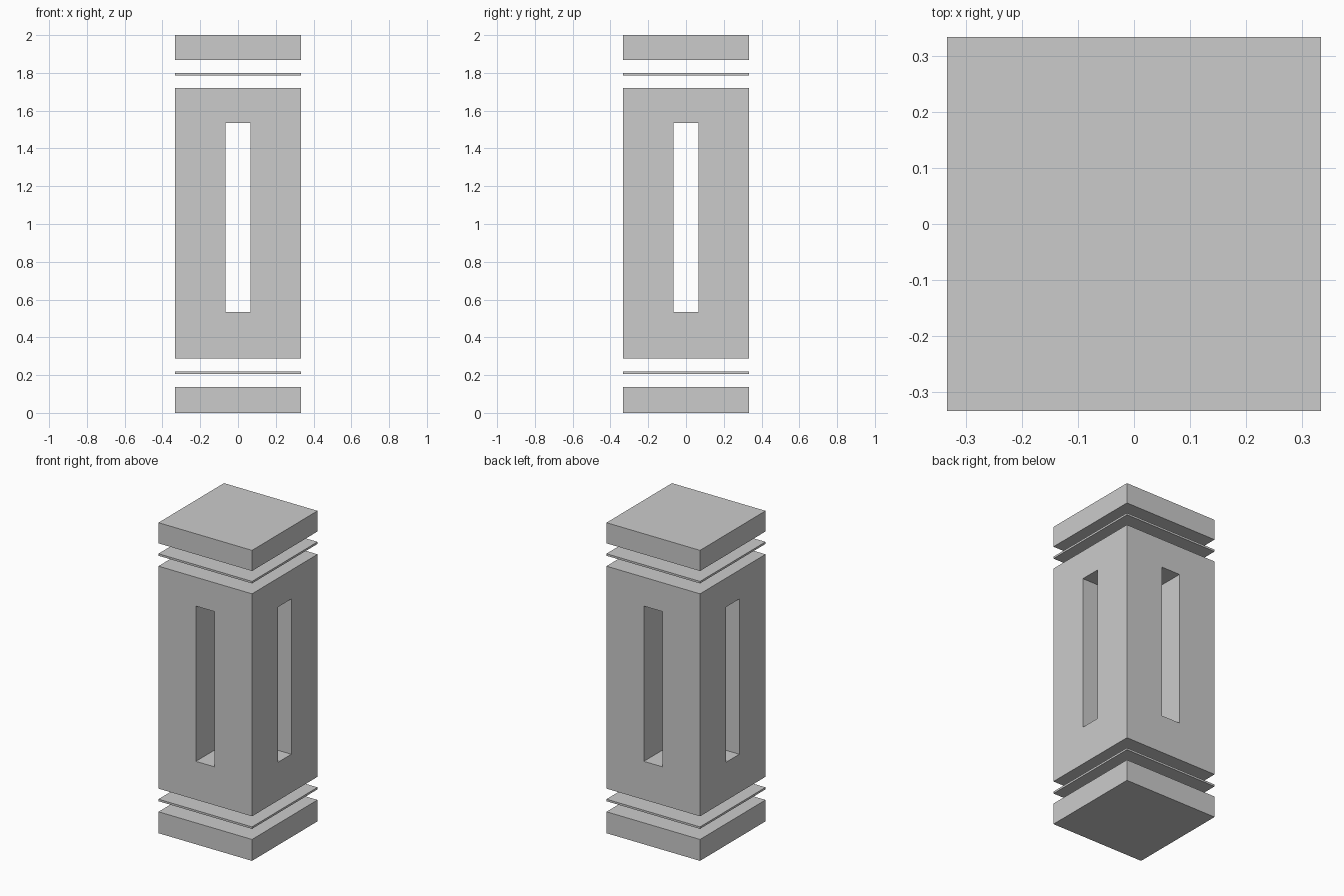
import bpy
import bmesh

if "Cube" in bpy.data.objects:
    bpy.data.objects.remove(bpy.data.objects["Cube"])

HALF = 1 / 3      # half width of every block
SLOT = 0.0667     # half width of the slots


def prism(name, outline, z0, z1):
    """Closed prism from an xy outline between two heights."""
    bm = bmesh.new()
    base = bm.faces.new([bm.verts.new((x, y, z0)) for x, y in outline])
    ext = bmesh.ops.extrude_face_region(bm, geom=[base], use_keep_orig=True)
    for v in ext["geom"]:
        if isinstance(v, bmesh.types.BMVert):
            v.co.z = z1
    bmesh.ops.recalc_face_normals(bm, faces=bm.faces[:])
    mesh = bpy.data.meshes.new(name)
    bm.to_mesh(mesh)
    bm.free()
    obj = bpy.data.objects.new(name, mesh)
    bpy.context.collection.objects.link(obj)
    return obj


square = [(-HALF, -HALF), (HALF, -HALF), (HALF, HALF), (-HALF, HALF)]

# Stacked, floating square blocks
layers = {
    "base_slab": (0.0, 0.138),
    "lower_plate": (0.206, 0.219),
    "body": (0.287, 1.72),
    "upper_plate": (1.787, 1.80),
    "top_slab": (1.867, 2.0),
}
parts = {name: prism(name, square, *span) for name, span in layers.items()}

# Cross-shaped cutter: one slot through each pair of opposite sides
a, b = SLOT, 0.5
cross = [(-a, -b), (a, -b), (a, -a), (b, -a), (b, a), (a, a),
         (a, b), (-a, b), (-a, a), (-b, a), (-b, -a), (-a, -a)]
cutter = prism("slot_cutter", cross, 0.534, 1.534)
cutter.hide_render = True
cutter.display_type = 'WIRE'

cut = parts["body"].modifiers.new("slots", 'BOOLEAN')
cut.operation = 'DIFFERENCE'
cut.solver = 'EXACT'
cut.object = cutter

# Apply the cut and drop the helper
bpy.context.view_layer.objects.active = parts["body"]
bpy.ops.object.modifier_apply(modifier=cut.name)
bpy.data.objects.remove(cutter)
